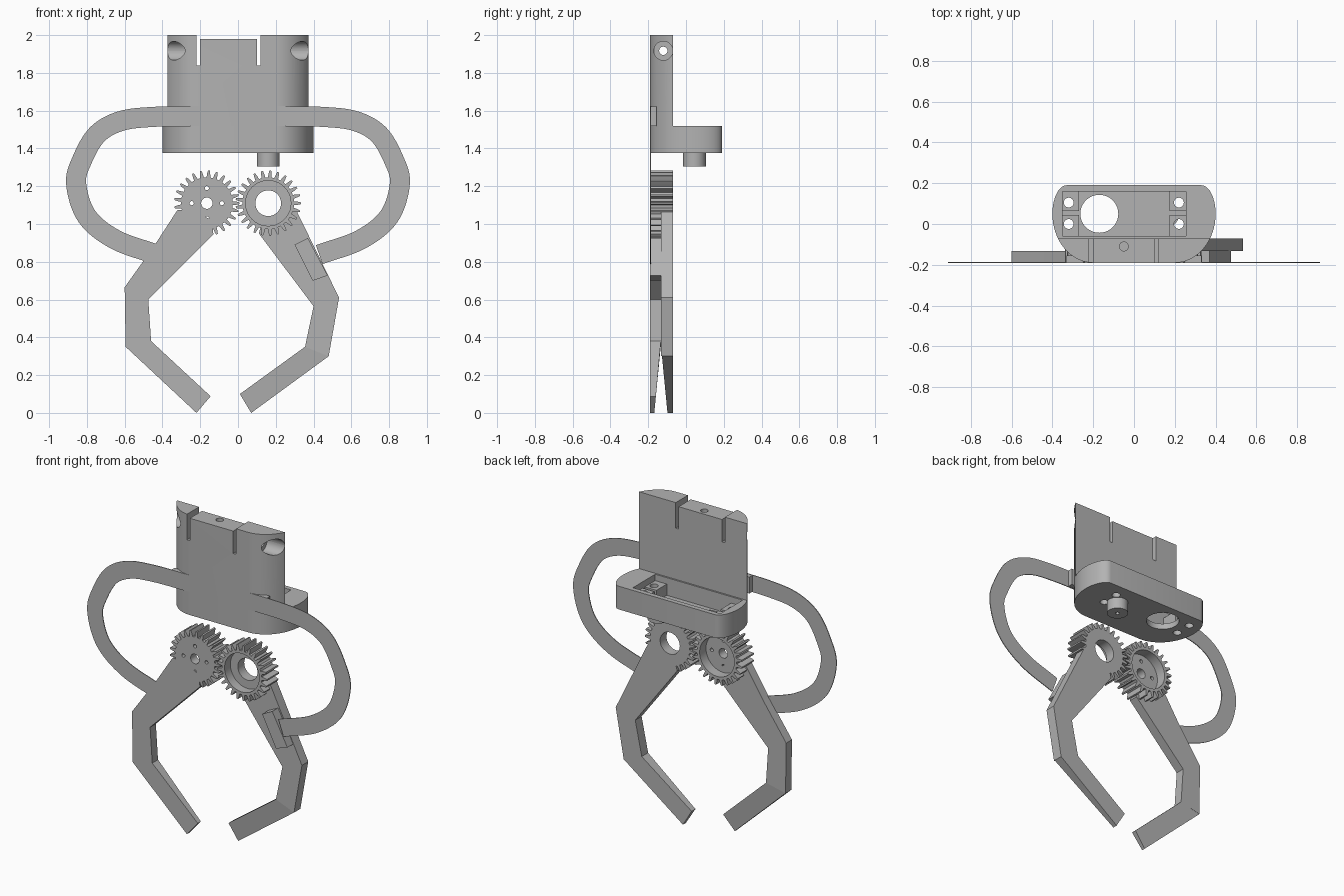
import bpy
import bmesh
from math import sin, cos, pi
from mathutils import Vector

cube = bpy.data.objects.get("Cube")
if cube:
    bpy.data.objects.remove(cube, do_unlink=True)

grey = bpy.data.materials.new("plain grey")
grey.use_nodes = True
COLOUR = (0.45, 0.45, 0.45, 1)
grey.diffuse_color = COLOUR
grey.node_tree.nodes["Principled BSDF"].inputs["Base Color"].default_value = COLOUR

FRONT, MID, BACK = -0.19, -0.133, -0.07


def prism(name, pts, lo, hi, axis):
    """Extrude a 2D outline from lo to hi along the given axis."""
    place = {"x": lambda p, h: (h, p[0], p[1]),
             "y": lambda p, h: (p[0], h, p[1]),
             "z": lambda p, h: (p[0], p[1], h)}[axis]
    bm = bmesh.new()
    a = [bm.verts.new(place(p, lo)) for p in pts]
    b = [bm.verts.new(place(p, hi)) for p in pts]
    bm.faces.new(a)
    bm.faces.new(b)
    for i in range(len(pts)):
        j = (i + 1) % len(pts)
        bm.faces.new((a[i], a[j], b[j], b[i]))
    bmesh.ops.recalc_face_normals(bm, faces=bm.faces)
    mesh = bpy.data.meshes.new(name)
    bm.to_mesh(mesh)
    bm.free()
    mesh.materials.append(grey)
    ob = bpy.data.objects.new(name, mesh)
    bpy.context.collection.objects.link(ob)
    return ob


def circle(u, v, r, n=40):
    return [(u + r * cos(2 * pi * i / n), v + r * sin(2 * pi * i / n)) for i in range(n)]


def rect(u0, u1, v0, v1):
    return [(u0, v0), (u1, v0), (u1, v1), (u0, v1)]


def activate(ob):
    bpy.ops.object.select_all(action="DESELECT")
    ob.select_set(True)
    bpy.context.view_layer.objects.active = ob


def cut(ob, *shape):
    cutter = prism("cutter", *shape)
    mod = ob.modifiers.new("cut", "BOOLEAN")
    mod.operation, mod.solver, mod.object = "DIFFERENCE", "EXACT", cutter
    activate(ob)
    bpy.ops.object.modifier_apply(modifier=mod.name)
    bpy.data.objects.remove(cutter, do_unlink=True)


def smooth(ob):
    activate(ob)
    bpy.ops.object.shade_smooth_by_angle(angle=0.5)


# Housing footprint: wide elliptical front corners, tighter back corners
def front_corner(end):
    return [(0.2 + 0.2 * cos(t), 0.05 - 0.24 * sin(t))
            for t in (end + (pi / 2 - end) * i / 16 for i in range(17))]


def mirrored(side):
    return side + [(-x, y) for x, y in reversed(side)]


back_corner = [(0.33 + 0.07 * sin(t), 0.05 + 0.14 * cos(t))
               for t in (pi / 2 * i / 10 for i in range(10))]

# Tower with slotted top and screw holes
tower = prism("housing_tower", mirrored(front_corner(pi / 6)), 1.52, 2, "z")
cut(tower, rect(-0.21, 0.11, -0.3, 0.1), 1.98, 2.1, "z")
for x in (-0.21, 0.11):
    cut(tower, rect(x - 0.01, x + 0.01, 1.84, 2.1), -0.3, 0.1, "y")
cut(tower, circle(-0.12, 1.917, 0.022, 24), -0.5, 0.5, "x")
for lo, hi in ((-0.5, -0.25), (0.25, 0.5)):
    cut(tower, circle(-0.12, 1.917, 0.05), lo, hi, "x")
cut(tower, circle(-0.05, -0.11, 0.022, 24), 1.85, 2.1, "z")
smooth(tower)

# Tray with motor pocket and shaft opening
tray = prism("housing_tray", mirrored(back_corner + front_corner(0)), 1.375, 1.52, "z")
cut(tray, rect(-0.35, 0.255, -0.06, 0.16), 1.41, 1.6, "z")
cut(tray, circle(-0.17, 0.05, 0.093), 1.3, 1.6, "z")
for x in (-0.32, 0.22):
    for y in (0, 0.105):
        cut(tray, circle(x, y, 0.024, 24), 1.3, 1.6, "z")
smooth(tray)

# Screw lugs in the pocket
for x0, hx in ((-0.35, -0.32), (0.175, 0.22)):
    for y0, y1, hy in ((-0.06, 0.043, 0), (0.063, 0.16, 0.105)):
        lug = prism("screw_lug", rect(x0, x0 + 0.08, y0, y1), 1.41, 1.48, "z")
        cut(lug, circle(hx, hy, 0.024, 24), 1.3, 1.6, "z")
        smooth(lug)

# Shaft boss under the tray
boss = prism("shaft_boss", circle(0.16, 0.045, 0.06), 1.305, 1.411, "z")
cut(boss, circle(0.16, 0.045, 0.012, 16), 1.2, 1.5, "z")
smooth(boss)


# Gears
def gear_outline(cx, cz, teeth=25, root=0.137, tip=0.173):
    pts = []
    for k in range(teeth):
        for offset, r in ((-0.3, root), (-0.2, 0.158), (-0.11, tip),
                          (0.11, tip), (0.2, 0.158), (0.3, root)):
            a = 2 * pi * (k + offset) / teeth
            pts.append((cx + r * cos(a), cz + r * sin(a)))
    return pts


LX, RX, GZ = -0.165, 0.16, 1.11
left = prism("gear_right_side", gear_outline(LX, GZ), FRONT, BACK, "y")
cut(left, circle(LX, GZ, 0.12), MID, 0, "y")
cut(left, circle(LX, GZ, 0.03, 24), -0.3, 0, "y")
for dx, dz in ((1, 0), (-1, 0), (0, 1), (0, -1)):
    cut(left, circle(LX + 0.08 * dx, GZ + 0.08 * dz, 0.011, 16), -0.3, 0, "y")
right = prism("gear_left_side", gear_outline(RX, GZ), FRONT, BACK, "y")
cut(right, circle(RX, GZ, 0.12), -0.3, MID, "y")
cut(right, circle(RX, GZ, 0.068), -0.3, 0, "y")
smooth(left)
smooth(right)

# Bent arms: one in the front layer, one in the back layer
prism("arm_right_side", [(-0.23, 1.07), (-0.32, 1.075), (-0.44, 0.89), (-0.6, 0.665),
                         (-0.595, 0.35), (-0.46, 0.38), (-0.475, 0.6), (-0.13, 0.945),
                         (-0.14, 1.02)], FRONT, MID, "y")
prism("arm_left_side", [(0.25, 1.07), (0.305, 1.08), (0.535, 0.61), (0.48, 0.3),
                        (0.355, 0.35), (0.4, 0.565), (0.11, 0.95), (0.13, 1.02)],
      MID, BACK, "y")


# Fingers thinning toward the tip
def finger(name, pts, lo, hi, shift):
    ob = prism(name, pts, lo, hi, "y")
    for v in ob.data.vertices:
        if abs(v.co.y - MID) < 0.001:
            v.co.y += shift * max(0, 0.36 - v.co.z) / 0.36


finger("finger_right_side", [(-0.595, 0.35), (-0.22, 0), (-0.145, 0.088), (-0.46, 0.38)],
       FRONT, MID, -0.035)
finger("finger_left_side", [(0.48, 0.3), (0.07, 0), (0.01, 0.1), (0.355, 0.35)],
       MID, BACK, 0.035)

# Tab that brings the back arm forward to its strap
prism("strap_tab", [(0.30, 0.89), (0.37, 0.925), (0.475, 0.727), (0.395, 0.70)],
      FRONT, MID, "y")

# Thin looping straps
PATH = [(0.2, 1.571), (0.45, 1.567), (0.62, 1.545), (0.745, 1.475), (0.825, 1.34),
        (0.857, 1.215), (0.80, 1.04), (0.65, 0.918), (0.43, 0.838)]


def spline(points, steps=8):
    p = [Vector(q) for q in points]
    p = [2 * p[0] - p[1]] + p + [2 * p[-1] - p[-2]]
    out = []
    for i in range(1, len(p) - 2):
        a, b, c, d = p[i - 1:i + 3]
        for k in range(steps):
            t = k / steps
            out.append(0.5 * (2 * b + (c - a) * t + (2 * a - 5 * b + 4 * c - d) * t * t
                              + (3 * b - a - 3 * c + d) * t ** 3))
    return out + [p[-2]]


line = spline(PATH)
outer, inner = [], []
for i, q in enumerate(line):
    d = (line[min(i + 1, len(line) - 1)] - line[max(i - 1, 0)]).normalized()
    side = Vector((-d.y, d.x)) * 0.053
    outer.append(q + side)
    inner.append(q - side)
for name, s in (("left", 1), ("right", -1)):
    outline = [(s * q.x, q.y) for q in outer + inner[::-1]]
    smooth(prism("strap_" + name, outline, FRONT, FRONT + 0.005, "y"))
    prism("strap_anchor_" + name, [(s * x, z) for x, z in rect(0.25, 0.33, 1.52, 1.622)],
          FRONT, -0.155, "y")
